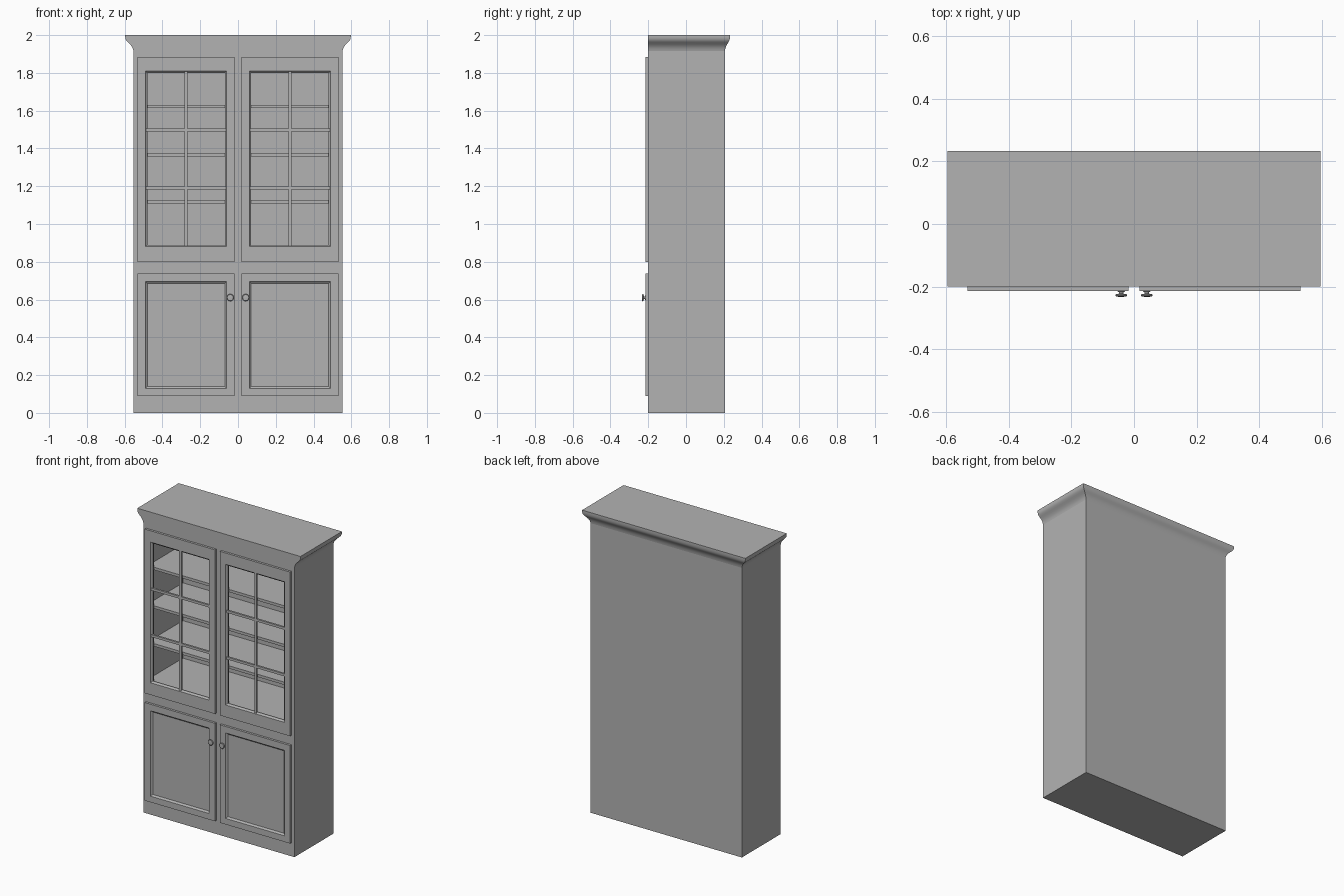
import bpy, bmesh, math

cube = bpy.data.objects.get("Cube")
if cube:
    bpy.data.objects.remove(cube)

paint = bpy.data.materials.new("cabinet grey")
paint.use_nodes = True
GREY = (0.45, 0.45, 0.45, 1)
paint.diffuse_color = GREY
paint.node_tree.nodes["Principled BSDF"].inputs["Base Color"].default_value = GREY

HALF_W, FRONT, BACK, HEIGHT = 0.553, -0.2, 0.206, 2.0
CROWN_Z = 1.915
WALL = 0.02
OPEN_X = (0.06, 0.49)
OPEN_Z = (0.88, 1.81)


def finish(name, bm, smooth=False):
    bmesh.ops.recalc_face_normals(bm, faces=bm.faces)
    mesh = bpy.data.meshes.new(name)
    bm.to_mesh(mesh)
    bm.free()
    mesh.materials.append(paint)
    obj = bpy.data.objects.new(name, mesh)
    bpy.context.collection.objects.link(obj)
    if smooth:
        bpy.ops.object.select_all(action="DESELECT")
        obj.select_set(True)
        bpy.context.view_layer.objects.active = obj
        bpy.ops.object.shade_smooth_by_angle(angle=math.radians(35))
    return obj


def box(name, x, y, z):
    bm = bmesh.new()
    bmesh.ops.create_cube(bm, size=1)
    for v in bm.verts:
        v.co = [lo + (c + 0.5) * (hi - lo) for c, (lo, hi) in zip(v.co, (x, y, z))]
    return finish(name, bm)


def loft(name, rings, caps=(True, True), closed=False, smooth=False):
    """Skin a list of matching point loops."""
    bm = bmesh.new()
    loops = [[bm.verts.new(p) for p in ring] for ring in rings]
    pairs = list(zip(loops, loops[1:]))
    if closed:
        pairs.append((loops[-1], loops[0]))
    for a, b in pairs:
        for i in range(len(a)):
            j = (i + 1) % len(a)
            bm.faces.new((a[i], a[j], b[j], b[i]))
    for loop, wanted in zip((loops[0], loops[-1]), caps):
        if wanted and not closed:
            bm.faces.new(loop)
    return finish(name, bm, smooth)


def upright_rect(x, z, y, inset=0):
    x0, x1, z0, z1 = x[0] + inset, x[1] - inset, z[0] + inset, z[1] - inset
    return [(x0, y, z0), (x1, y, z0), (x1, y, z1), (x0, y, z1)]


def door(name, x, z, hole_x, hole_z, glazed):
    face = FRONT - 0.015
    rings = [
        upright_rect(x, z, FRONT),
        upright_rect(x, z, face),
        upright_rect(hole_x, hole_z, face),
        upright_rect(hole_x, hole_z, face + 0.005, 0.003),
        upright_rect(hole_x, hole_z, face + 0.011, 0.010),
    ]
    if glazed:
        rings.append(upright_rect(hole_x, hole_z, FRONT, 0.010))
    loft(name, rings, closed=glazed)


def knob(name, x, z):
    profile = [(0.012, -0.213), (0.012, -0.216), (0.007, -0.218), (0.007, -0.223),
               (0.018, -0.225), (0.019, -0.229), (0.016, -0.232), (0.008, -0.233)]
    sides = 20
    rings = [[(x + r * math.cos(a), y, z + r * math.sin(a))
              for a in (math.tau * k / sides for k in range(sides))]
             for r, y in profile]
    loft(name, rings, smooth=True)


# Carcass
inner = HALF_W - WALL
for side, s in (("left", 1), ("right", -1)):
    box(side + "_wall", sorted((s * inner, s * HALF_W)), (FRONT, BACK), (0, CROWN_Z))
box("back_panel", (-inner, inner), (BACK - WALL, BACK), (0, CROWN_Z))
box("base_panel", (-inner, inner), (FRONT, BACK - WALL), (0, WALL))
box("lower_front", (-inner, inner), (FRONT, FRONT + WALL), (WALL, OPEN_Z[0]))
box("upper_rail", (-inner, inner), (FRONT, FRONT + WALL), (OPEN_Z[1], CROWN_Z))
box("middle_stile", (-OPEN_X[0], OPEN_X[0]), (FRONT, FRONT + WALL), OPEN_Z)
for side, s in (("left", 1), ("right", -1)):
    box(side + "_stile", sorted((s * OPEN_X[1], s * inner)), (FRONT, FRONT + WALL), OPEN_Z)

# Interior boards
for name, z in (("cabinet_floor", 0.86), ("lower_shelf", 1.108), ("middle_shelf", 1.358),
                ("upper_shelf", 1.613), ("cabinet_ceiling", 1.84)):
    box(name, (-inner, inner), (FRONT + WALL, BACK - WALL), (z, z + 0.018))

# Crown moulding, flush at the front and flared on the sides and back
profile = [(0, CROWN_Z), (0.04, 1.922), (0.12, 1.932), (0.25, 1.942), (0.44, 1.952),
           (0.64, 1.960), (0.80, 1.967), (0.91, 1.974), (0.98, 1.983), (1, 1.992), (1, HEIGHT)]
rings = []
for flare, z in profile:
    w, b = HALF_W + 0.044 * flare, BACK + 0.027 * flare
    rings.append([(-w, FRONT, z), (w, FRONT, z), (w, b, z), (-w, b, z)])
loft("crown_moulding", rings, smooth=True)

# Doors, glazing bars and knobs
for side, s in (("left", 1), ("right", -1)):
    def span(a, b):
        return sorted((s * a, s * b))
    door(side + "_upper_door", span(0.018, 0.532), (0.80, 1.885), span(*OPEN_X), OPEN_Z, True)
    door(side + "_lower_door", span(0.018, 0.532), (0.09, 0.738), span(*OPEN_X), (0.13, 0.695), False)
    bar_y = (FRONT - 0.011, FRONT + 0.002)
    box(side + "_upright_bar", span(0.267, 0.283), bar_y, OPEN_Z)
    for label, z in (("lower", 1.19), ("upper", 1.498)):
        box(f"{side}_{label}_cross_bar", span(*OPEN_X), bar_y, (z - 0.008, z + 0.008))
    knob(side + "_knob", s * 0.041, 0.61)
